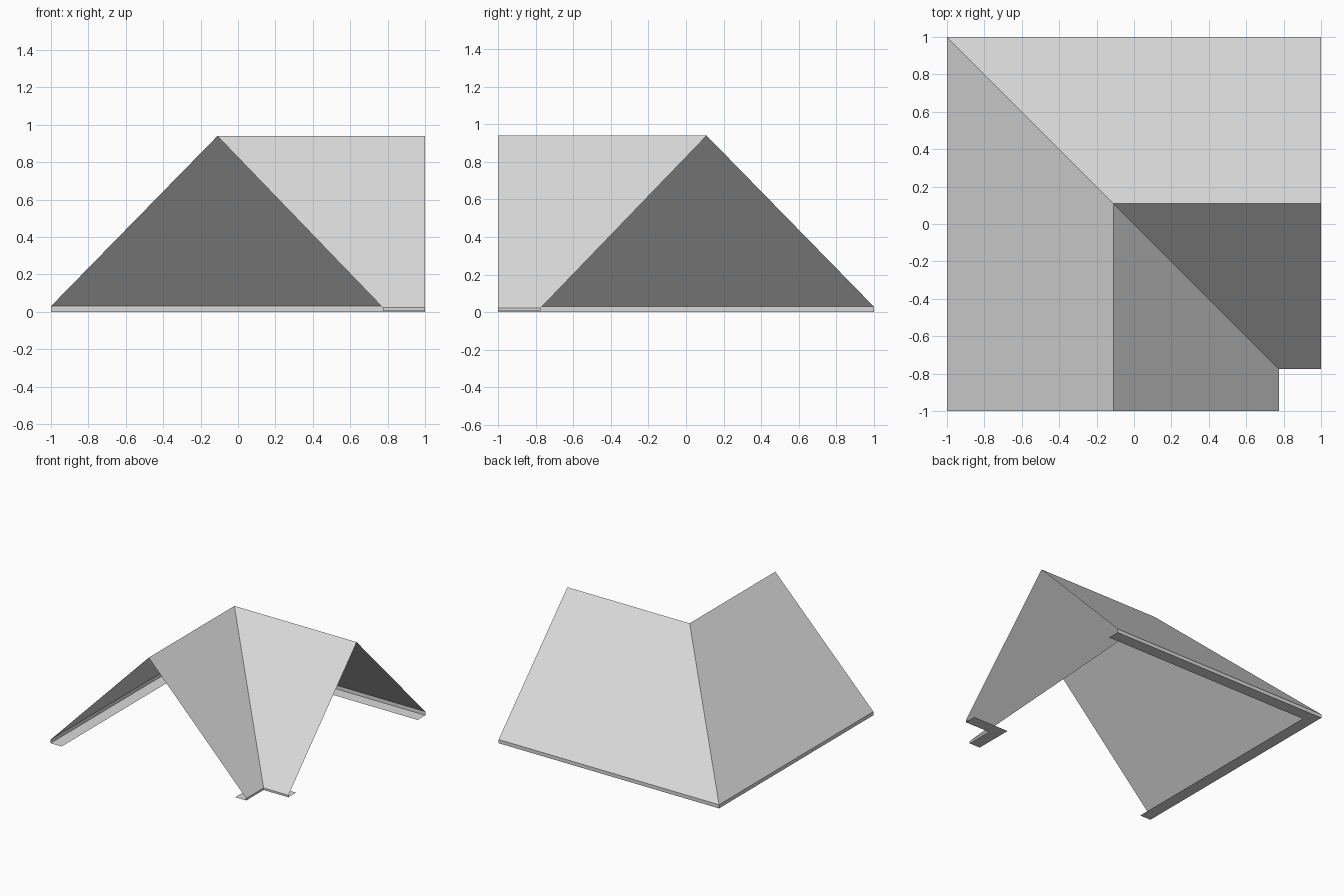
import bpy
import bmesh

cube = bpy.data.objects.get("Cube")
if cube:
    bpy.data.objects.remove(cube)

# One flat grey for the whole sheet roof
grey = bpy.data.materials.new("light_grey")
grey.use_nodes = True
colour = (0.7, 0.7, 0.7, 1)
grey.diffuse_color = colour
grey.node_tree.nodes["Principled BSDF"].inputs["Base Color"].default_value = colour

RIDGE = 0.11       # distance of both ridges from the centre lines
OUTER = 0.89       # ridge to outer eave
INNER = -0.885     # ridge to inner eave
PEAK = 0.94
LIP = 0.1          # width of the turned-under lip
OUTER_TOP, INNER_TOP, INNER_BASE = 0.03, 0.022, 0.005


def corner_sweep(name, profile):
    """Sweep (offset from ridge, height) points round the mitred corner."""
    bm = bmesh.new()
    rows = []
    for d, z in profile:
        path = [(1, RIDGE + d), (-RIDGE - d, RIDGE + d), (-RIDGE - d, -1)]
        rows.append([bm.verts.new((x, y, z)) for x, y in path])
    for a, b in zip(rows, rows[1:]):
        for i in range(2):
            bm.faces.new((a[i], a[i + 1], b[i + 1], b[i]))
    mesh = bpy.data.meshes.new(name)
    bm.to_mesh(mesh)
    bm.free()
    mesh.materials.append(grey)
    obj = bpy.data.objects.new(name, mesh)
    bpy.context.collection.objects.link(obj)
    return obj


# Slopes with hip and valley
corner_sweep("roof_slopes", [(OUTER, OUTER_TOP), (0, PEAK), (INNER, INNER_TOP)])

# Eave edges with lips turned in under the roof
corner_sweep("outer_eave", [(OUTER - LIP, 0), (OUTER, 0), (OUTER, OUTER_TOP)])
corner_sweep("inner_eave", [(INNER, INNER_TOP), (INNER, INNER_BASE),
                            (INNER + LIP, INNER_BASE)])
